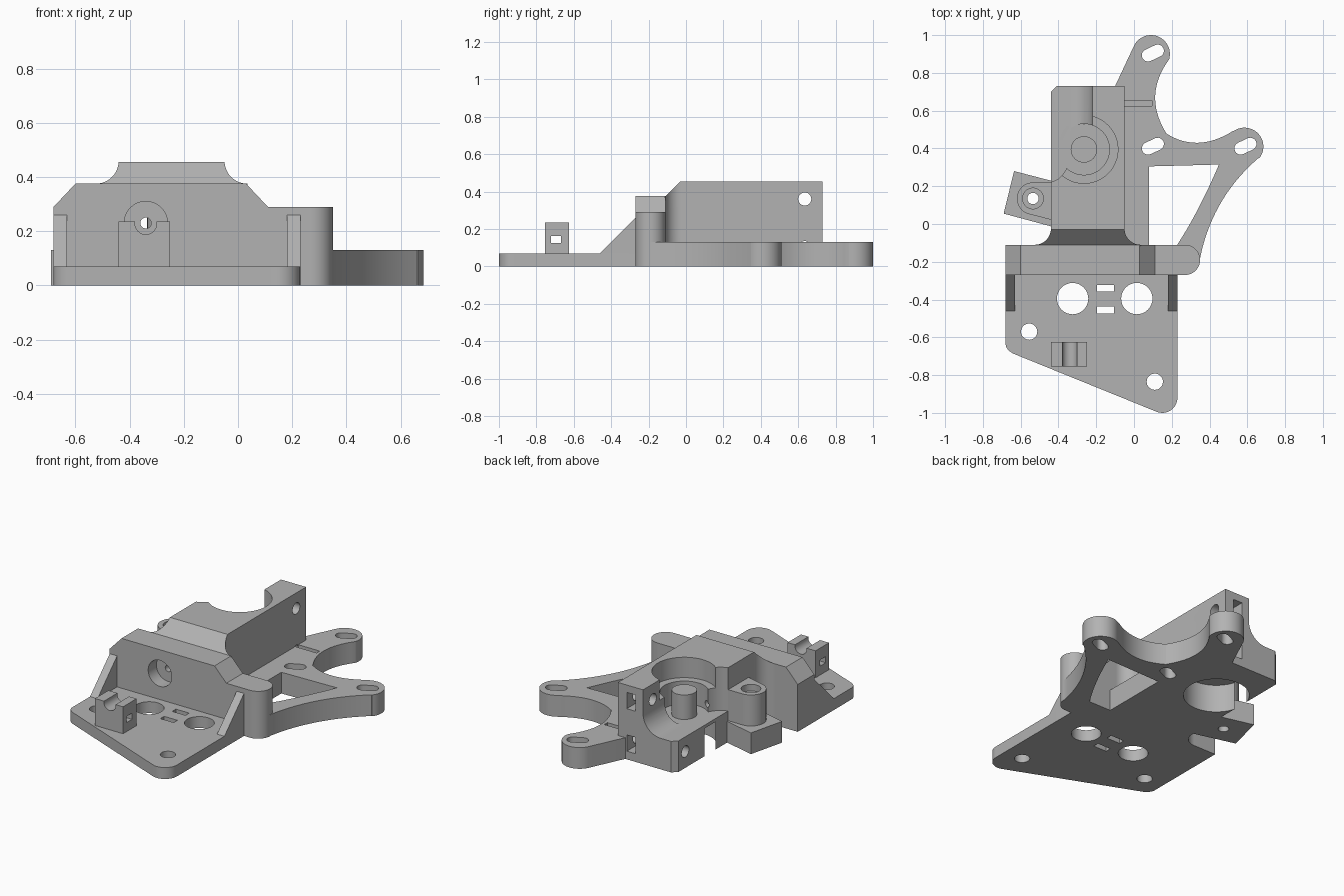
import bpy, bmesh
from math import sin, cos, radians, pi

cube = bpy.data.objects.get("Cube")
if cube:
    bpy.data.objects.remove(cube, do_unlink=True)

grey = bpy.data.materials.new("plain grey")
grey.use_nodes = True
grey.diffuse_color = (0.45, 0.45, 0.45, 1)
grey.node_tree.nodes["Principled BSDF"].inputs["Base Color"].default_value = grey.diffuse_color


def arc(cx, cy, r, a0=0, a1=360, n=32):
    """Points on an arc; a full circle leaves out the repeated end."""
    steps = n if abs(a1 - a0) == 360 else n + 1
    angles = [radians(a0 + (a1 - a0) * i / n) for i in range(steps)]
    return [(cx + r * cos(a), cy + r * sin(a)) for a in angles]


def bend(p, c, q, n=16):
    """Quadratic curve from p to q, pulled towards c."""
    ts = [i / n for i in range(n + 1)]
    return [tuple((1 - t) ** 2 * p[k] + 2 * t * (1 - t) * c[k] + t * t * q[k]
                  for k in (0, 1)) for t in ts]


def rect(x0, x1, y0, y1):
    return [(x0, y0), (x1, y0), (x1, y1), (x0, y1)]


def slot(cx, cy, half, r, tilt):
    dx, dy = half * cos(radians(tilt)), half * sin(radians(tilt))
    return (arc(cx + dx, cy + dy, r, tilt - 90, tilt + 90, 12)
            + arc(cx - dx, cy - dy, r, tilt + 90, tilt + 270, 12))


def prism(name, pts, lo, hi, axis="z"):
    """Extrude a flat outline along an axis."""
    place = {"z": lambda a, b: (a, b, lo), "y": lambda a, b: (a, lo, b),
             "x": lambda a, b: (lo, a, b)}[axis]
    bm = bmesh.new()
    face = bm.faces.new([bm.verts.new(place(a, b)) for a, b in pts])
    made = bmesh.ops.extrude_face_region(bm, geom=[face])["geom"]
    move = [hi - lo if axis == k else 0 for k in "xyz"]
    bmesh.ops.translate(bm, vec=move, verts=[v for v in made if isinstance(v, bmesh.types.BMVert)])
    bmesh.ops.recalc_face_normals(bm, faces=bm.faces)
    me = bpy.data.meshes.new(name)
    bm.to_mesh(me)
    bm.free()
    me.materials.append(grey)
    ob = bpy.data.objects.new(name, me)
    bpy.context.collection.objects.link(ob)
    return ob


def activate(ob):
    bpy.ops.object.select_all(action="DESELECT")
    ob.select_set(True)
    bpy.context.view_layer.objects.active = ob


def cut(ob, pts, lo, hi, axis="z"):
    """Subtract an extruded outline from a part."""
    tool = prism("cutter", pts, lo, hi, axis)
    mod = ob.modifiers.new("cut", "BOOLEAN")
    mod.operation, mod.solver, mod.object = "DIFFERENCE", "EXACT", tool
    activate(ob)
    bpy.ops.object.modifier_apply(modifier=mod.name)
    bpy.data.objects.remove(tool, do_unlink=True)


parts = []

# Front mounting plate with round holes and tie slots
plate = prism("mounting_plate", [(-0.68, -0.2), (-0.68, -0.63)]
              + bend((-0.68, -0.63), (-0.68, -0.67), (-0.63, -0.69), 8)
              + arc(0.15, -0.92, 0.08, 248, 360, 10) + [(0.23, -0.2)], 0, 0.07)
for x, y, r in [(-0.325, -0.395, 0.083), (0.015, -0.395, 0.083),
                (-0.555, -0.57, 0.043), (0.11, -0.835, 0.043)]:
    cut(plate, arc(x, y, r), -0.1, 0.2)
for y in (-0.34, -0.455):
    cut(plate, rect(-0.195, -0.105, y - 0.018, y + 0.018), -0.1, 0.2)
parts.append(plate)

# Side gussets
for side, x in (("right", -0.68), ("left", 0.18)):
    parts.append(prism(side + "_gusset", [(-0.46, 0.07), (-0.25, 0.07), (-0.25, 0.26), (-0.27, 0.26)],
                       x, x + 0.05, "x"))

# Grooved cable clamp
clamp = prism("cable_clamp", rect(-0.44, -0.25, -0.755, -0.625), 0.06, 0.235)
cut(clamp, arc(-0.34, 0.228, 0.04), -1, -0.5, "y")
cut(clamp, rect(-0.723, -0.668, 0.125, 0.163), -0.6, 0, "x")
parts.append(clamp)

# Cross wall with bevelled shoulders and a counterbored feed hole
wall = prism("cross_wall", [(-0.68, 0), (-0.68, 0.29), (-0.6, 0.375), (0.03, 0.375),
                            (0.11, 0.29), (0.27, 0.29), (0.27, 0)], -0.27, -0.11, "y")
cut(wall, arc(-0.34, 0.23, 0.08), -0.4, -0.19, "y")
cut(wall, arc(-0.34, 0.23, 0.02), -0.4, 0, "y")
parts.append(wall)
parts.append(prism("wall_round_end", arc(0.27, -0.19, 0.08, -90, 90, 24), 0, 0.29))

# Drive body, flared where it meets the wall
GX, GY = -0.265, 0.395
body = prism("drive_body", [(-0.53, -0.14)] + arc(-0.525, -0.025, 0.085, -90, 0, 12)
             + [(-0.44, 0.7), (-0.41, 0.73), (-0.05, 0.73)]
             + arc(0.035, -0.025, 0.085, 180, 270, 12) + [(0.04, -0.14)], 0, 0.455)
cut(body, [(-0.2, 0.285), (0.0, 0.485), (0.0, 0.6), (-0.2, 0.6)], -1, 1, "x")
cut(body, arc(GX, GY, 0.183, n=48), -0.1, 0.17)           # lower round recess
cut(body, arc(GX, GY, 0.18, n=48), 0.33, 0.6)             # upper round recess
cut(body, arc(GX, GY, 0.135, n=48), 0.19, 0.6)
# open channel towards the back, with a rounded inner corner
cut(body, [(-0.6, 0.19), (-0.34, 0.19)] + arc(-0.34, 0.31, 0.12, -90, 0, 12)
    + [(-0.22, 0.6), (-0.6, 0.6)], GY, 0.9, "y")
cut(body, [(-0.6, 0.22), (-0.45, 0.22)] + bend((-0.45, 0.22), (-0.385, 0.23), (-0.355, 0.3), 10)
    + [(-0.25, 0.41), (-0.6, 0.41)], 0.19, 0.6)
cut(body, arc(-0.34, 0.23, 0.02), -0.3, 0.4, "y")         # feed hole
for z, x0 in ((0.1, -0.6), (0.36, -0.3)):                 # screw holes and nut slots
    cut(body, arc(0.635, z, 0.035), x0, 0.1, "x")
    cut(body, rect(-0.17, -0.11, z - 0.05, z + 0.05), 0.58, 0.9, "y")
parts.append(body)
parts.append(prism("gear_hub", arc(GX, GY, 0.07), 0.17, 0.34))

# Hinge pad and boss on the body's side
pad = prism("hinge_pad", [(-0.635, 0.28), (-0.69, 0.055), (-0.43, -0.015), (-0.43, 0.227)], 0, 0.13)
boss = prism("hinge_boss", arc(-0.535, 0.135, 0.085, 90, 255, 24)
             + [(-0.43, 0.02), (-0.43, 0.22)], 0.12, 0.32)
cut(pad, arc(-0.535, 0.135, 0.03), -0.1, 0.5)
cut(boss, arc(-0.535, 0.135, 0.03), 0, 0.5)
cut(boss, arc(-0.535, 0.135, 0.055), 0.28, 0.5)
parts += [pad, boss]

# Curved motor bracket with three tilted slots and an open window
arms = prism("motor_bracket", [(-0.052, -0.2), (0.2, -0.27)] + arc(0.27, -0.19, 0.08, -90, 0, 12)
             + bend((0.35, -0.18), (0.415, 0.14), (0.66, 0.35), 20)
             + arc(0.585, 0.41, 0.1, -38, 122, 24)
             + bend((0.52, 0.49), (0.334, 0.375), (0.17, 0.48))
             + bend((0.165, 0.49), (0.05, 0.685), (0.185, 0.87))
             + arc(0.09, 0.9, 0.1, -15, 155, 24) + [(-0.1, 0.73), (-0.052, 0.73)], 0, 0.13)
cut(arms, [(0.08, -0.11), (0.23, -0.11)] + bend((0.235, -0.1), (0.34, 0.06), (0.45, 0.315), 10)
    + [(0.35, 0.312), (0.08, 0.305)], -0.1, 0.3)
for x, y in ((0.1, 0.905), (0.1, 0.412), (0.59, 0.412)):
    cut(arms, slot(x, y, 0.028, 0.033, 25), -0.1, 0.3)
cut(arms, rect(-0.1, 0.095, 0.625, 0.655), 0.05, 0.3)
parts.append(arms)

for ob in parts:
    activate(ob)
    bpy.ops.object.shade_smooth_by_angle(angle=radians(25))
